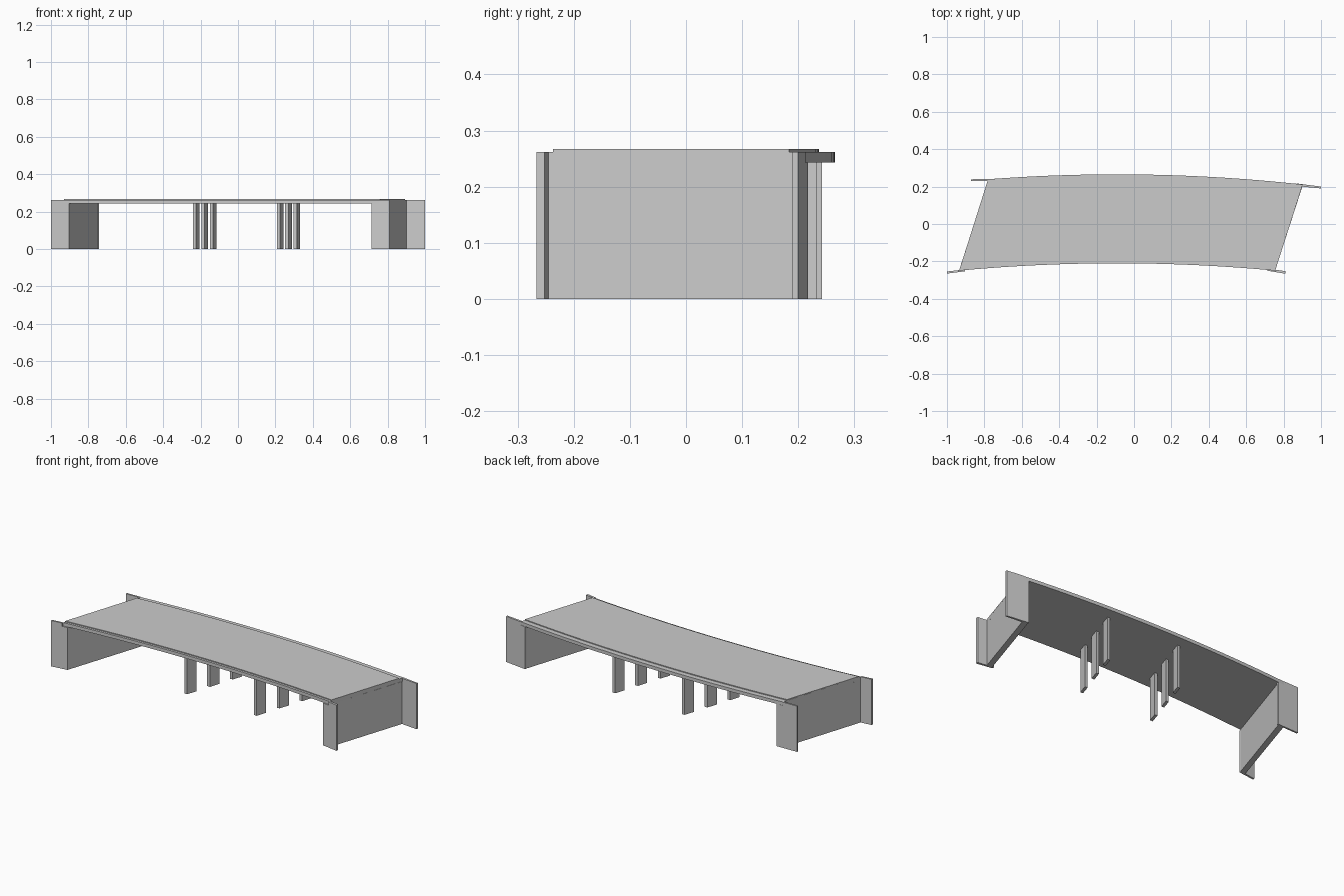
import bpy, bmesh

if "Cube" in bpy.data.objects:
    bpy.data.objects.remove(bpy.data.objects["Cube"])


def prism(name, outline, z0, z1):
    """Extrude a plan outline of (x, y) points from z0 up to z1."""
    bm = bmesh.new()
    face = bm.faces.new([bm.verts.new((x, y, z0)) for x, y in outline])
    res = bmesh.ops.extrude_face_region(bm, geom=[face])
    for v in res["geom"]:
        if isinstance(v, bmesh.types.BMVert):
            v.co.z = z1
    bmesh.ops.recalc_face_normals(bm, faces=bm.faces[:])
    mesh = bpy.data.meshes.new(name)
    bm.to_mesh(mesh)
    bm.free()
    ob = bpy.data.objects.new(name, mesh)
    bpy.context.collection.objects.link(ob)
    return ob


def arc(x0, x1, crest, n=20):
    """Points along the gently bowed deck edge."""
    xs = [x0 + (x1 - x0) * i / n for i in range(n + 1)]
    return [(x, crest - 0.055 * (x + 0.09) ** 2) for x in xs]


def bowed_plan(front, back):
    """Skewed plan between bowed front and back edges."""
    return arc(*front) + arc(*back)[::-1]


TOP, SOFFIT = 0.262, 0.243

# Deck slab and the thin road surface inset from its edges
prism("deck_slab", bowed_plan((-0.935, 0.755, -0.21), (-0.78, 0.902, 0.2655)), SOFFIT, TOP)
prism("road_surface", bowed_plan((-0.931, 0.759, -0.197), (-0.788, 0.894, 0.237)), TOP, 0.267)

# Skewed abutment walls at each end
prism("left_abutment", [(-0.935, -0.248), (-0.903, -0.248), (-0.746, 0.236), (-0.78, 0.236)], 0, SOFFIT)
prism("right_abutment", [(0.722, -0.248), (0.755, -0.248), (0.902, 0.206), (0.868, 0.206)], 0, SOFFIT)

# Wing walls: (x, y of near face, y of far face) at each end; the part
# beneath the deck stops at the soffit, the part beyond it reaches deck top
wings = {
    "front_left_wing": ((-1.0, -0.265, -0.254), (-0.903, -0.253, -0.243), -0.935),
    "front_right_wing": ((0.715, -0.250, -0.239), (0.81, -0.266, -0.252), 0.755),
    "back_left_wing": ((-0.872, 0.229, 0.239), (-0.742, 0.232, 0.242), -0.78),
    "back_right_wing": ((0.868, 0.203, 0.217), (1.0, 0.190, 0.200), 0.902),
}
for name, (a, b, split) in wings.items():
    t = (split - a[0]) / (b[0] - a[0])
    m = (split, a[1] + t * (b[1] - a[1]), a[2] + t * (b[2] - a[2]))
    for p, q in ((a, m), (m, b)):
        outside = p[0] < split if split < 0 else q[0] > split
        prism(name + ("_outer" if outside else "_inner"),
              [(p[0], p[1]), (q[0], q[1]), (q[0], q[2]), (p[0], p[2])],
              0, TOP if outside else SOFFIT)

# Two skewed rows of three blade piers
for row, cx, cy in (("left", -0.178, 0.03), ("right", 0.27, 0.02)):
    for i in (-1, 0, 1):
        x, y = cx + 0.045 * i, cy + 0.142 * i
        l, s, w = 0.029, 0.0093, 0.0085
        prism(f"{row}_pier_{i + 2}",
              [(x - s - w, y - l), (x - s + w, y - l), (x + s + w, y + l), (x + s - w, y + l)],
              0, SOFFIT)
